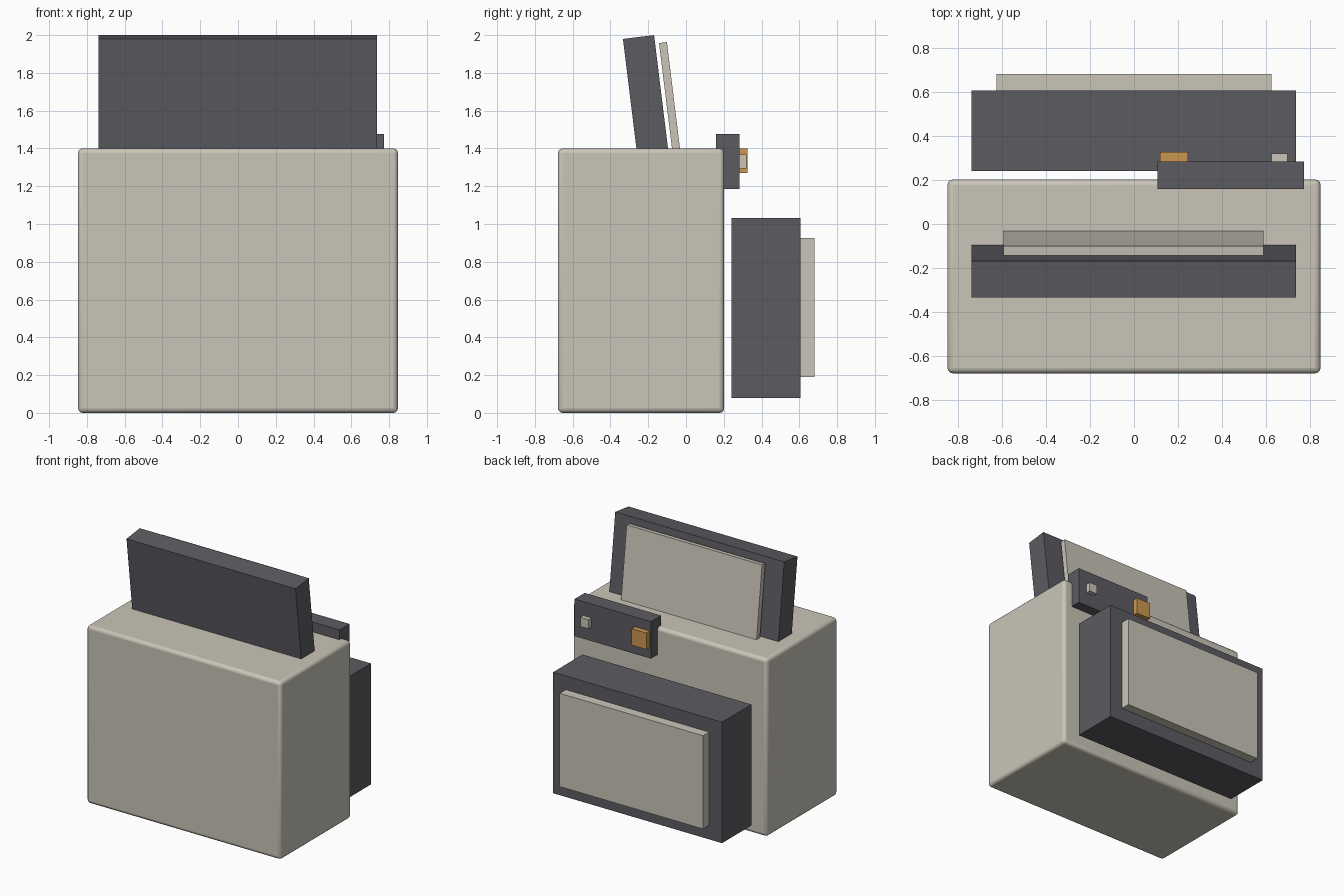
import bpy
import math
from mathutils import Matrix, Vector

cube = bpy.data.objects.get("Cube")
if cube:
    bpy.data.objects.remove(cube, do_unlink=True)


def material(name, rgb):
    mat = bpy.data.materials.new(name)
    mat.use_nodes = True
    mat.diffuse_color = (*rgb, 1)
    mat.node_tree.nodes["Principled BSDF"].inputs["Base Color"].default_value = (*rgb, 1)
    return mat


beige = material("warm beige", (0.59, 0.56, 0.48))
charcoal = material("charcoal grey", (0.107, 0.105, 0.120))
amber = material("amber", (0.60, 0.31, 0.08))


def box(name, x, y, z, mat):
    """Box spanning the given (low, high) range on each axis."""
    spans = (x, y, z)
    bpy.ops.mesh.primitive_cube_add(size=1, location=[sum(s) / 2 for s in spans])
    obj = bpy.context.object
    obj.name = name
    obj.data.transform(Matrix.Diagonal([s[1] - s[0] for s in spans] + [1]))
    obj.data.materials.append(mat)
    return obj


def lean(obj, pivot, angle):
    """Tilt a box about an x-parallel axis through the pivot."""
    turn = Matrix.Rotation(angle, 4, "X")
    obj.location = pivot + turn @ (obj.location - pivot)
    obj.rotation_euler.x = angle


# Housing with softened edges
body = box("body", (-0.847, 0.847), (-0.678, 0.202), (0, 1.4), beige)
bevel = body.modifiers.new("soft edges", "BEVEL")
bevel.width = 0.025
bevel.segments = 3
bpy.ops.object.shade_smooth_by_angle(angle=math.radians(35))

# Leaning paper feeder, set into the top of the housing
pivot = Vector((0, -0.169, 2.0))
tilt = math.radians(7)
feeder = box("feeder", (-0.738, 0.735), (-0.335, -0.169), (1.3, 2.0), charcoal)
sheet = box("feeder_plate", (-0.592, 0.588), (-0.148, -0.106), (1.3, 1.955), beige)
for part in (feeder, sheet):
    lean(part, pivot, tilt)

# Output tray and its cover plate
box("tray", (-0.738, 0.735), (0.24, 0.605), (0.08, 1.033), charcoal)
box("tray_plate", (-0.625, 0.625), (0.59, 0.68), (0.19, 0.925), beige)

# Control panel with its two buttons
box("control_panel", (0.107, 0.772), (0.158, 0.284), (1.185, 1.477), charcoal)
box("large_button", (0.117, 0.245), (0.27, 0.326), (1.27, 1.4), amber)
box("small_button", (0.625, 0.697), (0.27, 0.32), (1.295, 1.367), beige)
